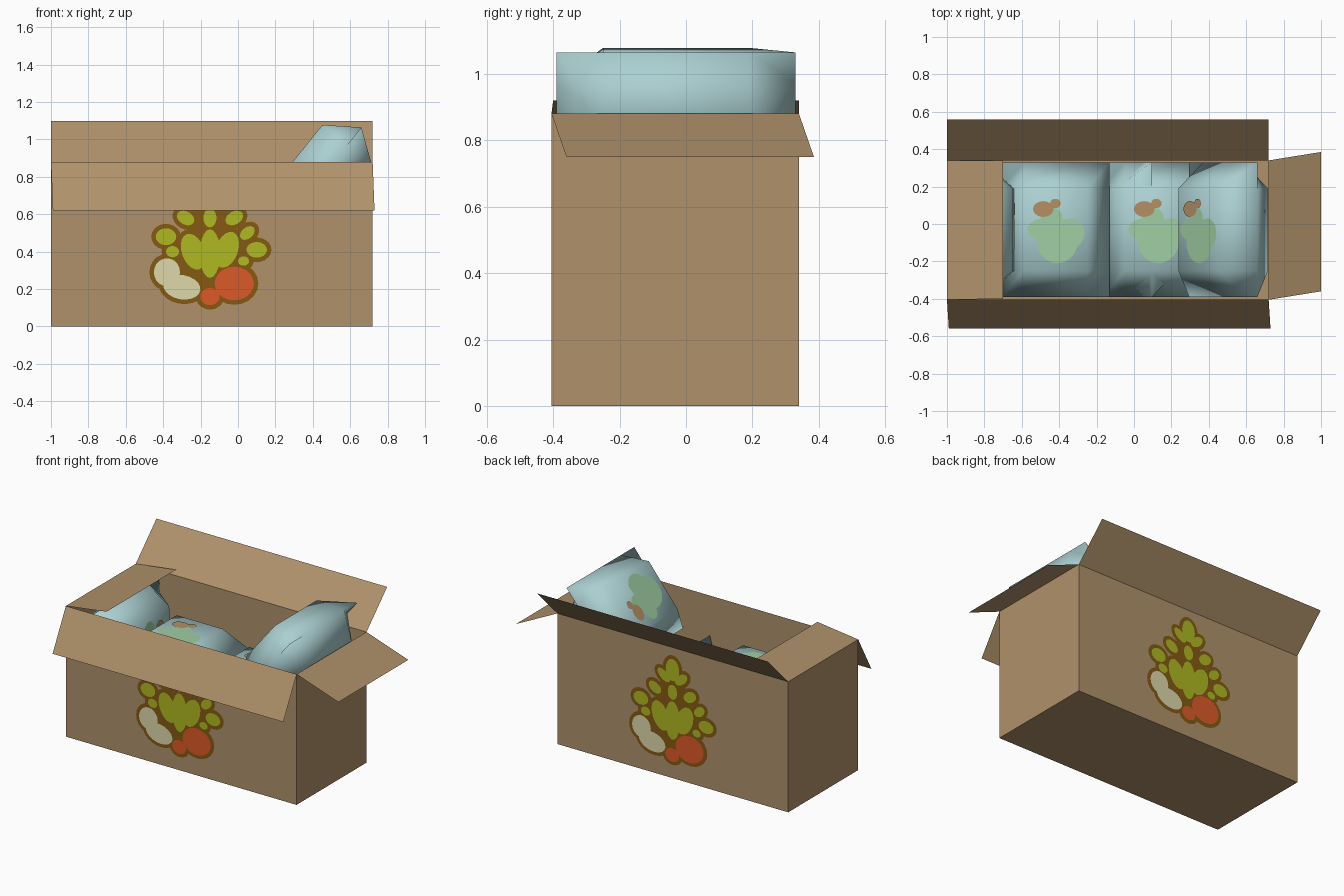
import bpy, math
from mathutils import Matrix, Vector

if "Cube" in bpy.data.objects:
    bpy.data.objects.remove(bpy.data.objects["Cube"])


def mat(name, rgb):
    m = bpy.data.materials.new(name)
    m.diffuse_color = (*rgb, 1)
    m.use_nodes = True
    m.node_tree.nodes["Principled BSDF"].inputs["Base Color"].default_value = m.diffuse_color
    return m


CARD = mat("cardboard", (0.43, 0.285, 0.145))
BLUE = mat("pale_blue_film", (0.41, 0.63, 0.645))
MINT = mat("mint_print", (0.35, 0.62, 0.37))
TAN = mat("tan_print", (0.46, 0.28, 0.13))
LEAF = mat("leaf_green", (0.43, 0.48, 0.015))
BROWN = mat("print_brown", (0.23, 0.10, 0.006))
CREAM = mat("cream", (0.72, 0.69, 0.41))
RED = mat("tomato_orange", (0.72, 0.10, 0.022))


def make(name, verts, faces, material, matrix=None):
    me = bpy.data.meshes.new(name)
    me.from_pydata([tuple(v) for v in verts], [], faces)
    me.materials.append(material)
    ob = bpy.data.objects.new(name, me)
    bpy.context.collection.objects.link(ob)
    if matrix is not None:
        ob.matrix_world = matrix
    return ob


def blobs(name, shapes, height, material, matrix, grow=0.0, n=20):
    """Flat printed ellipses (x, y, rx, ry, tilt) on a local plane."""
    verts, faces = [], []
    for i, (x, y, rx, ry, tilt) in enumerate(shapes):
        c, s = math.cos(math.radians(tilt)), math.sin(math.radians(tilt))
        faces.append(list(range(len(verts), len(verts) + n)))
        for k in range(n):
            a = 2 * math.pi * k / n
            p, q = (rx + grow) * math.cos(a), (ry + grow) * math.sin(a)
            # tiny step per ellipse keeps overlaps from fighting
            verts.append((x + p * c - q * s, y + p * s + q * c, height + i * 0.00005))
    return make(name, verts, faces, material, matrix)


# Open carton: floor and four walls
X0, X1, Y0, Y1, H = -1.0, 0.72, -0.405, 0.34, 0.88
corners = [(X0, Y0), (X1, Y0), (X1, Y1), (X0, Y1)]
make("carton", [(x, y, z) for z in (0, H) for x, y in corners],
     [(3, 2, 1, 0)] + [(i, (i + 1) % 4, (i + 1) % 4 + 4, i + 4) for i in range(4)], CARD)

# Four flaps: hinge edge followed by the outer edge
flaps = {
    "front_flap": [(X0, Y0, H), (X1, Y0, H), (0.73, -0.56, 0.62), (-0.99, -0.56, 0.62)],
    "back_flap": [(X1, Y1, H), (X0, Y1, H), (-1.0, 0.56, 1.10), (0.72, 0.56, 1.10)],
    "right_flap": [(X1, Y0, H), (X1, Y1, H), (1.0, 0.385, 0.75), (1.0, -0.36, 0.75)],
    "left_flap": [(X0, Y1, H), (X0, Y0, H), (-0.70, -0.40, 0.92), (-0.70, 0.34, 0.92)],
}
for name, pts in flaps.items():
    make(name, pts, [(0, 1, 2, 3)], CARD)

# Vegetable print, same on front and back wall
leaves = [(0, 0.39, 0.055, 0.13, 0), (-0.09, 0.40, 0.06, 0.10, 20), (0.09, 0.41, 0.06, 0.10, -20),
          (-0.235, 0.48, 0.055, 0.045, 0), (-0.20, 0.40, 0.035, 0.03, 0),
          (0.25, 0.41, 0.055, 0.042, 0), (0.20, 0.50, 0.045, 0.03, 40), (0.18, 0.35, 0.03, 0.025, 0),
          (-0.13, 0.58, 0.05, 0.035, -30), (0.13, 0.58, 0.05, 0.035, 30), (0, 0.58, 0.035, 0.05, 0),
          (0, 0.73, 0.05, 0.075, 0), (-0.065, 0.68, 0.055, 0.03, -40), (0.065, 0.68, 0.055, 0.03, 40)]
roots = [(-0.23, 0.29, 0.07, 0.075, 0), (-0.15, 0.21, 0.10, 0.065, -10)]
fruit = [(0.13, 0.23, 0.105, 0.09, 0), (0, 0.16, 0.052, 0.046, 0)]
backing = [(0, 0.36, 0.17, 0.17, 0), (0, 0.56, 0.09, 0.10, 0)]
stand = Matrix.Rotation(math.pi / 2, 4, 'X')
walls = {"front": Matrix.Translation((-0.15, Y0, 0)) @ stand,
         "back": Matrix.Translation((-0.14, Y1, 0)) @ Matrix.Rotation(math.pi, 4, 'Z') @ stand}
for side, m in walls.items():
    blobs(side + "_print_outline", backing + leaves + roots + fruit, 0.002, BROWN, m, 0.024)
    blobs(side + "_print_leaves", leaves, 0.004, LEAF, m)
    blobs(side + "_print_roots", roots, 0.006, CREAM, m)
    blobs(side + "_print_tomatoes", fruit, 0.0075, RED, m)

# Pillow bags: flat crimped border with a puffed middle on both faces
US, VS, PUFF = (-0.29, -0.17, 0.17, 0.29), (-0.36, -0.22, 0.22, 0.36), 0.17


def bag(name, x, z, angle):
    m = Matrix.Translation((x, -0.03, z)) @ Matrix.Rotation(-math.radians(angle), 4, 'Y')
    verts = [(u, v, 0) for u in US for v in VS]
    top = {i * 4 + j: i * 4 + j for i in range(4) for j in range(4)}
    low = dict(top)
    for i in (1, 2):
        for j in (1, 2):
            k = i * 4 + j
            verts[k] = (US[i], VS[j], PUFF)
            low[k] = len(verts)
            verts.append((US[i], VS[j], -PUFF))
    faces = []
    for i in range(3):
        for j in range(3):
            q = [i * 4 + j, (i + 1) * 4 + j, (i + 1) * 4 + j + 1, i * 4 + j + 1]
            faces.append([top[k] for k in q])
            faces.append([low[k] for k in reversed(q)])
    ob = make(name, verts, faces, BLUE, m)
    for p in ob.data.polygons:
        p.use_smooth = True
    # printed leaf patch and fruit on the upper face
    blobs(name + "_leaf_print", [(0.01, -0.06, 0.11, 0.12, 0), (-0.06, 0.0, 0.09, 0.06, 0),
                                 (0.08, -0.02, 0.075, 0.08, 0), (-0.02, 0.06, 0.06, 0.06, 0)],
          PUFF + 0.003, MINT, m)
    blobs(name + "_fruit_print", [(-0.065, 0.11, 0.055, 0.042, 0), (0.0, 0.14, 0.028, 0.025, 0)],
          PUFF + 0.006, TAN, m)


bag("left_bag", -0.81, 0.57, -88)
bag("flat_bag_left", -0.42, 0.53, 0)
bag("upright_bag", 0.02, 0.34, 75)
bag("flat_bag_right", 0.12, 0.46, 0)
bag("leaning_bag", 0.477, 0.839, 51)
